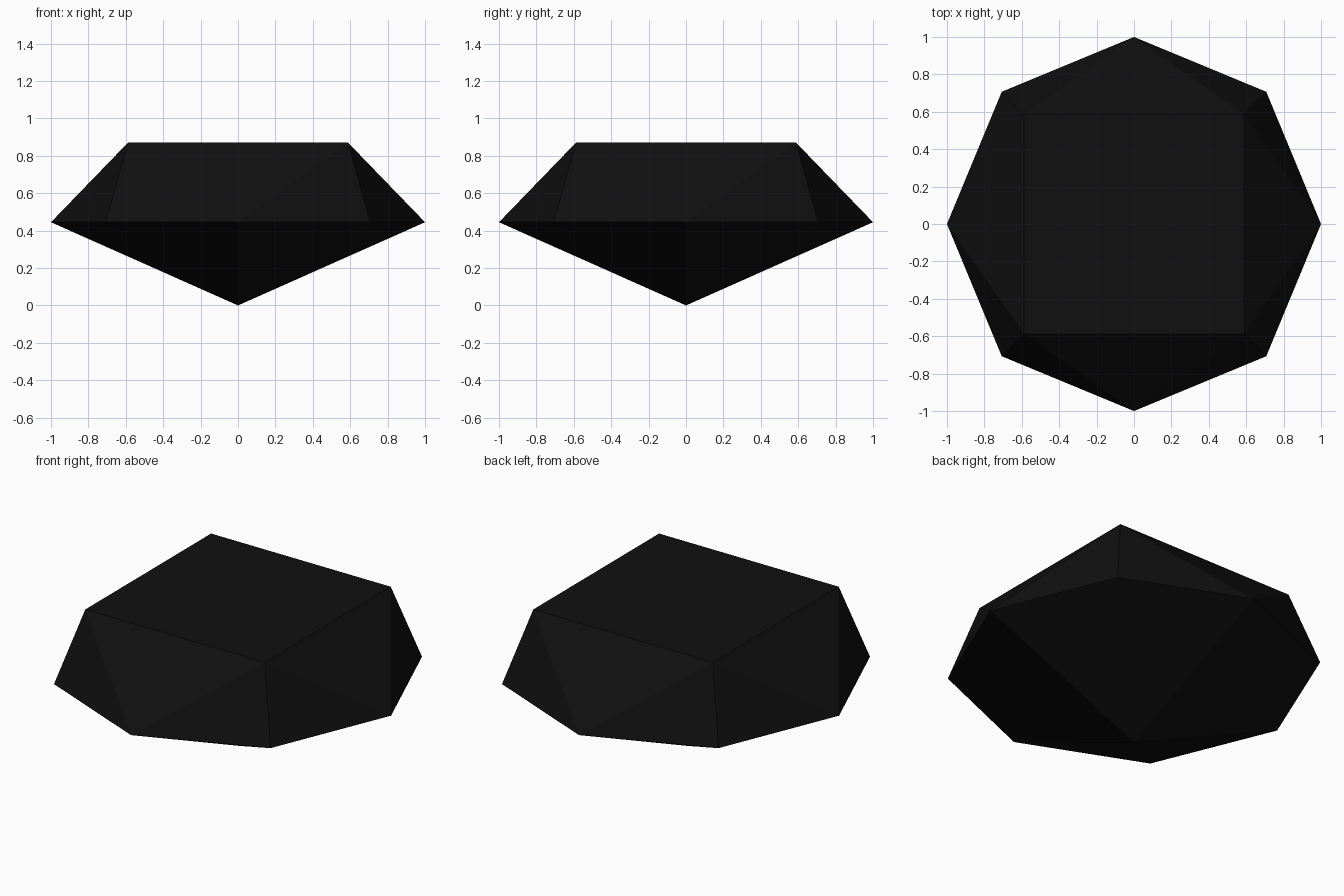
import bpy, bmesh
from math import cos, sin, pi

cube = bpy.data.objects.get("Cube")
if cube:
    bpy.data.objects.remove(cube, do_unlink=True)

SIDES = 4
GIRDLE_Z, TABLE_Z = 0.445, 0.872
TABLE_RADIUS = 0.83

# Near-black stone
stone = bpy.data.materials.new("black_stone")
stone.use_nodes = True
colour = (0.005, 0.005, 0.005, 1)
stone.diffuse_color = colour
stone.node_tree.nodes["Principled BSDF"].inputs["Base Color"].default_value = colour

bm = bmesh.new()


def ring(count, radius, z, turn=0.0):
    angles = [turn + 2 * pi * i / count for i in range(count)]
    return [bm.verts.new((radius * cos(a), radius * sin(a), z)) for a in angles]


# Bottom point, eight-sided girdle, square table turned to the girdle's odd corners
point = bm.verts.new((0, 0, 0))
girdle = ring(2 * SIDES, 1, GIRDLE_Z)
table = ring(SIDES, TABLE_RADIUS, TABLE_Z, pi / SIDES)
bm.faces.new(table)

for i in range(SIDES):
    a, b, c = (girdle[(2 * i + k) % len(girdle)] for k in range(3))
    corner, next_corner = table[i], table[(i + 1) % SIDES]
    # Pavilion kite
    bm.faces.new((point, c, b, a))
    # Crown facets: two beside each table corner, one under each table edge
    bm.faces.new((a, b, corner))
    bm.faces.new((b, c, corner))
    bm.faces.new((c, next_corner, corner))

mesh = bpy.data.meshes.new("gemstone")
bm.to_mesh(mesh)
bm.free()
mesh.materials.append(stone)
bpy.context.collection.objects.link(bpy.data.objects.new("gemstone", mesh))
